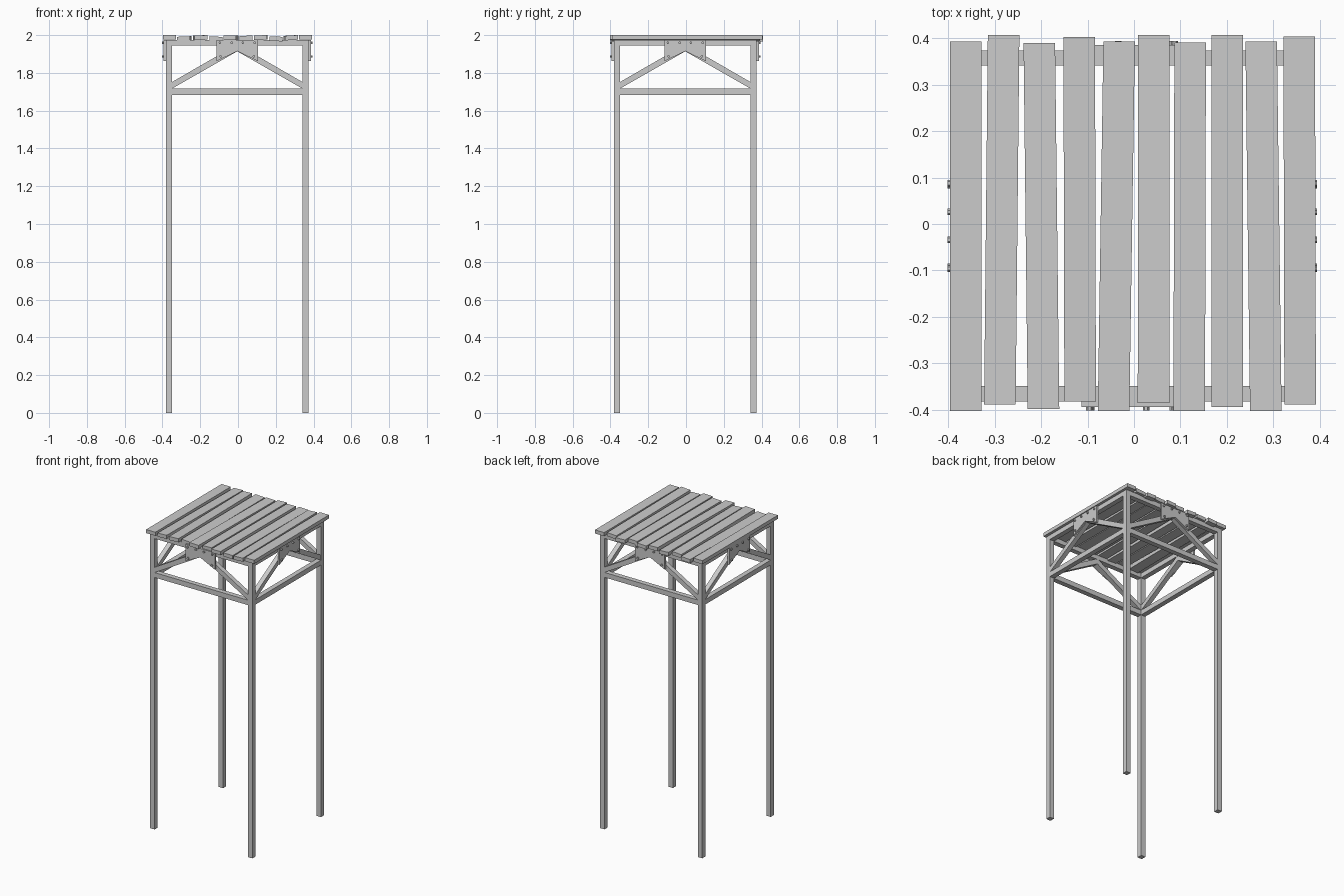
import bpy, bmesh, math
from mathutils import Matrix, Vector

if "Cube" in bpy.data.objects:
    bpy.data.objects.remove(bpy.data.objects["Cube"])

C = Vector((-0.004, -0.004, 0))   # frame centre
H = 0.378                         # half width to outer leg faces
T = 0.033                         # timber thickness


def prism(name, pts, d0, d1, turn=0):
    """Extrude a (u, z) outline from depth d0 to d1, then turn it onto one of four sides."""
    bm = bmesh.new()
    face = bm.faces.new([bm.verts.new((u, -d1, z)) for u, z in pts])
    new = bmesh.ops.extrude_face_region(bm, geom=[face])["geom"]
    bmesh.ops.translate(bm, vec=(0, d1 - d0, 0),
                        verts=[v for v in new if isinstance(v, bmesh.types.BMVert)])
    bmesh.ops.recalc_face_normals(bm, faces=bm.faces)
    bm.transform(Matrix.Translation(C) @ Matrix.Rotation(turn * math.pi / 2, 4, 'Z'))
    mesh = bpy.data.meshes.new(name)
    bm.to_mesh(mesh)
    bm.free()
    ob = bpy.data.objects.new(name, mesh)
    bpy.context.collection.objects.link(ob)
    return ob


def rect(u0, u1, z0, z1):
    return [(u0, z0), (u1, z0), (u1, z1), (u0, z1)]


inner = H - T
for k, side in enumerate(("front", "right", "back", "left")):
    # leg and horizontal rails
    prism(side + "_leg", rect(-H, -inner, 0, 1.975), inner, H, k)
    prism(side + "_top_rail", rect(-inner, inner, 1.944, 1.975), inner, H, k)
    prism(side + "_lower_rail", rect(-inner, inner, 1.684, 1.717), inner, H, k)
    # diagonal braces meeting in the middle
    for s, end in ((-1, "left"), (1, "right")):
        prism(f"{side}_brace_{end}",
              [(0, 1.914), (s * inner, 1.717), (s * inner, 1.752), (s * 0.012, 1.944), (0, 1.944)],
              inner + 0.001, H - 0.001, k)
    # notched gusset plate
    prism(side + "_gusset_plate",
          [(-0.109, 1.862), (0, 1.915), (0.109, 1.862), (0.109, 1.975), (-0.109, 1.975)],
          H, H + 0.012, k)
    # bolt heads
    for u, z in ((-0.092, 1.96), (-0.03, 1.96), (0.03, 1.96), (0.092, 1.96),
                 (-0.088, 1.887), (0.088, 1.887)):
        hexa = [(u + 0.007 * math.cos(a * math.pi / 3), z + 0.007 * math.sin(a * math.pi / 3))
                for a in range(6)]
        prism(side + "_bolt", hexa, H + 0.011, H + 0.02, k)

# deck boards: left edge at back, left edge at front, back y, front y, top z left, top z right
boards = [
    (-0.397, -0.397, 0.393, -0.403, 2.000, 2.000),
    (-0.315, -0.323, 0.407, -0.389, 1.991, 1.994),
    (-0.238, -0.229, 0.390, -0.399, 1.997, 2.000),
    (-0.152, -0.150, 0.403, -0.382, 1.994, 1.990),
    (-0.066, -0.078, 0.393, -0.403, 1.999, 1.997),
    (0.009, 0.008, 0.407, -0.386, 1.995, 1.998),
    (0.087, 0.085, 0.391, -0.403, 1.998, 2.000),
    (0.167, 0.167, 0.407, -0.394, 1.993, 1.991),
    (0.240, 0.250, 0.393, -0.403, 1.996, 2.000),
    (0.322, 0.324, 0.404, -0.389, 2.000, 2.000),
]
W = 0.068
for i, (xb, xf, yb, yf, zl, zr) in enumerate(boards):
    ob = prism(f"deck_board_{i + 1}", rect(0, 1, 0, 1), 0, 1)
    for v in ob.data.vertices:
        u, d, t = (round(c) for c in v.co)
        back = d == 0
        v.co = ((xb if back else xf) + W * u, yb if back else yf,
                (zr if u else zl) - (0 if t else 0.024))
